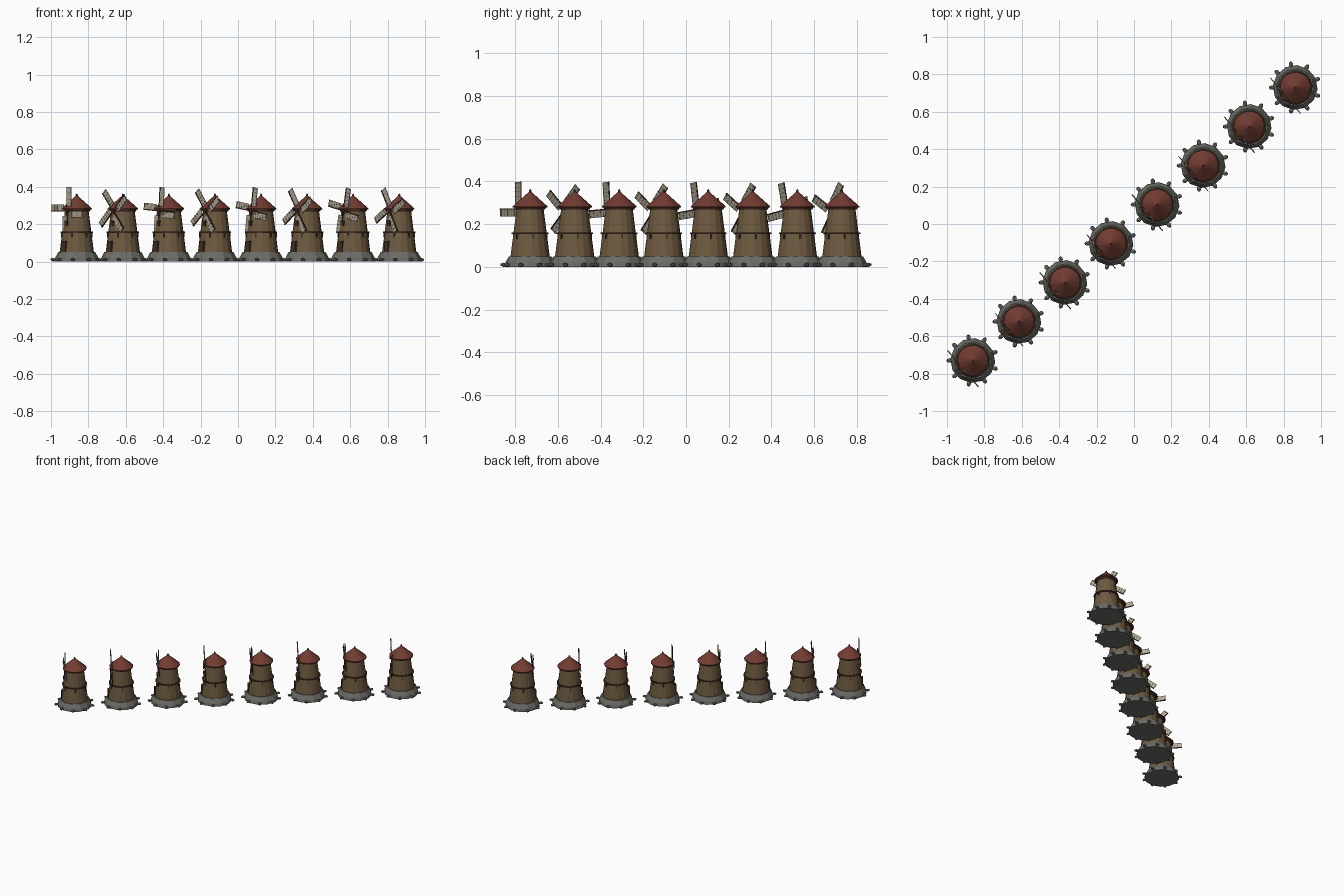
import bpy, bmesh, math
from mathutils import Matrix, Vector

if "Cube" in bpy.data.objects:
    bpy.data.objects.remove(bpy.data.objects["Cube"])


def material(name, rgb):
    m = bpy.data.materials.new(name)
    m.diffuse_color = (*rgb, 1)
    m.use_nodes = True
    m.node_tree.nodes["Principled BSDF"].inputs["Base Color"].default_value = m.diffuse_color
    return m


STONE = material("stone", (0.15, 0.15, 0.135))
WALL = material("wall", (0.155, 0.10, 0.05))
ROOF = material("roof", (0.17, 0.045, 0.032))
DARK = material("dark_wood", (0.055, 0.03, 0.018))
SLAT = material("slat_wood", (0.20, 0.16, 0.11))
CLOTH = material("cloth", (0.46, 0.42, 0.33))


def finish(bm, name, mat):
    bmesh.ops.recalc_face_normals(bm, faces=bm.faces)
    me = bpy.data.meshes.new(name)
    bm.to_mesh(me)
    bm.free()
    me.materials.append(mat)
    return me


def lathe(name, profile, sides, mat):
    """Stack of polygon rings (radius, z), capped at both ends."""
    bm = bmesh.new()
    rings = []
    for r, z in profile:
        rings.append([bm.verts.new((r * math.cos(a), r * math.sin(a), z))
                      for a in (2 * math.pi * (k + 0.5) / sides for k in range(sides))])
    for a, b in zip(rings, rings[1:]):
        for k in range(sides):
            n = (k + 1) % sides
            bm.faces.new((a[k], a[n], b[n], b[k]))
    bm.faces.new(rings[0][::-1])
    bm.faces.new(rings[-1])
    return finish(bm, name, mat)


def boxes(name, items, mat):
    """Boxes given as (centre, size, placement matrix)."""
    bm = bmesh.new()
    for c, s, m in items:
        bmesh.ops.create_cube(bm, size=1, matrix=m @ Matrix.Translation(c) @ Matrix.Diagonal((*s, 1)))
    return finish(bm, name, mat)


def spin(deg, axis="Z"):
    return Matrix.Rotation(math.radians(deg), 4, axis)


I = Matrix.Identity(4)

# Tower body, front of each mill faces local -y
parts = {
    "stone_base": lathe("stone_base", [(0.120, 0), (0.116, 0.02), (0.10, 0.05)], 12, STONE),
    "tower": lathe("tower", [(0.093, 0.045), (0.078, 0.16), (0.062, 0.285)], 16, WALL),
    "gallery_ring": lathe("gallery_ring", [(0.087, 0.154), (0.087, 0.162)], 16, DARK),
    "eave_ring": lathe("eave_ring", [(0.07, 0.268), (0.076, 0.28)], 16, DARK),
    "roof": lathe("roof", [(0.082, 0.278), (0.082, 0.284), (0.004, 0.353)], 16, ROOF),
    "roof_finial": lathe("roof_finial", [(0.006, 0.346), (0.006, 0.358), (0.001, 0.364)], 8, ROOF),
}

# Brackets below the gallery
parts["gallery_brackets"] = boxes(
    "gallery_brackets",
    [((0.079, 0, 0.143), (0.012, 0.007, 0.026), spin(60 * k)) for k in range(6)], DARK)

# Door and window
parts["door"] = boxes("door", [((0, -0.088, 0.08), (0.034, 0.012, 0.062), I)], DARK)
parts["window"] = boxes("window", [((0, -0.073, 0.205), (0.022, 0.01, 0.028), I)], DARK)

# Loose stones around the foot
bm = bmesh.new()
for k in range(9):
    bmesh.ops.create_icosphere(bm, subdivisions=1, radius=1, matrix=spin(-90 + 40 * k)
                               @ Matrix.Translation((0.126, 0, 0.010))
                               @ Matrix.Diagonal((0.017, 0.013, 0.010, 1)))
parts["foot_stones"] = finish(bm, "foot_stones", STONE)

# Axle and hub
bm = bmesh.new()
for r, depth, y in ((0.007, 0.05, 0.02), (0.011, 0.014, 0.0)):
    bmesh.ops.create_cone(bm, cap_ends=True, segments=10, radius1=r, radius2=r, depth=depth,
                          matrix=Matrix.Translation((0, y, 0)) @ spin(90, "X"))
rotor = {"hub": finish(bm, "hub", DARK)}

# Four sails: stock, cloth panel on its clockwise side, cross slats
quarter = [spin(90 * k, "Y") for k in range(4)]
rotor["sail_stocks"] = boxes(
    "sail_stocks", [((0, 0, 0.064), (0.006, 0.006, 0.128), q) for q in quarter], DARK)
rotor["sail_panels"] = boxes(
    "sail_panels", [((0.018, 0, 0.077), (0.033, 0.003, 0.100), q) for q in quarter], CLOTH)
rotor["sail_slats"] = boxes(
    "sail_slats", [((0.018, 0, z), (0.034, 0.005, 0.002), q)
                   for q in quarter for z in (0.04, 0.06, 0.08, 0.10, 0.12)], SLAT)

# Diagonal row of eight mills, each rotor turned further than the last
STEP = Vector((0.2463, 0.2085, 0))
TURN = math.degrees(math.atan2(STEP.y, STEP.x)) - 90
for i in range(8):
    place = Matrix.Translation(STEP * (i - 3.5)) @ spin(TURN)
    wheel = place @ Matrix.Translation((0, -0.068, 0.271)) @ spin(47 * i, "Y")
    for group, matrix in ((parts, place), (rotor, wheel)):
        for name, mesh in group.items():
            ob = bpy.data.objects.new(f"{name}_{i + 1}", mesh)
            ob.matrix_world = matrix
            bpy.context.collection.objects.link(ob)
